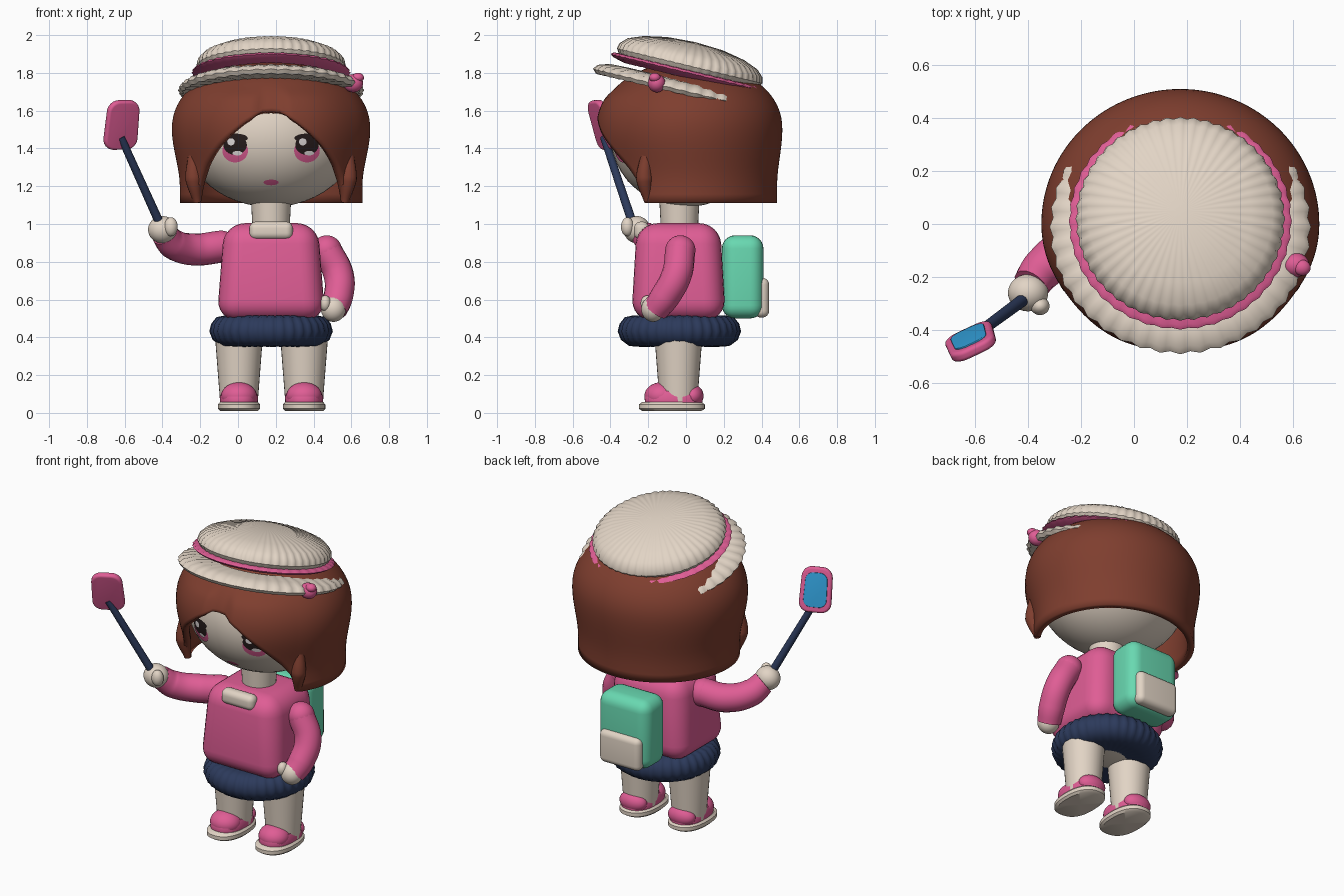
import bpy, bmesh, math
from mathutils import Vector, Matrix

if "Cube" in bpy.data.objects:
    bpy.data.objects.remove(bpy.data.objects["Cube"], do_unlink=True)


def material(name, *rgb):
    m = bpy.data.materials.new(name)
    m.use_nodes = True
    m.diffuse_color = (*rgb, 1)
    m.node_tree.nodes["Principled BSDF"].inputs["Base Color"].default_value = (*rgb, 1)
    return m


PINK = material("pink", .74, .11, .30)
CREAM = material("cream", .76, .66, .56)
BROWN = material("brown", .21, .048, .028)
NAVY = material("navy", .025, .042, .105)
MINT = material("mint", .14, .69, .44)
BLUE = material("glass blue", .03, .33, .66)
DARK = material("eye dark", .02, .012, .012)
WHITE = material("eye white", .9, .85, .85)

CX = 0.175  # the body's own centre line
parts = []


def finish(name, bm, mat, matrix=Matrix(), recalc=True):
    if recalc:
        bmesh.ops.recalc_face_normals(bm, faces=bm.faces)
    mesh = bpy.data.meshes.new(name)
    bm.to_mesh(mesh)
    bm.free()
    mesh.materials.append(mat)
    ob = bpy.data.objects.new(name, mesh)
    bpy.context.collection.objects.link(ob)
    ob.matrix_world = matrix
    parts.append(ob)
    return ob


def ball(name, loc, radii, mat):
    bm = bmesh.new()
    bmesh.ops.create_uvsphere(bm, u_segments=40, v_segments=24, radius=1)
    bmesh.ops.scale(bm, vec=radii, verts=bm.verts)
    return finish(name, bm, mat, Matrix.Translation(loc))


def rounded_box(name, loc, size, bevel, mat, taper=(1, 1), corner=0, matrix=None):
    bm = bmesh.new()
    bmesh.ops.create_cube(bm, size=1)
    bmesh.ops.scale(bm, vec=size, verts=bm.verts)
    for v in bm.verts:
        if v.co.z > 0:
            v.co.x *= taper[0]
            v.co.y *= taper[1]
    if corner:
        along_y = [e for e in bm.edges if abs(e.verts[0].co.y - e.verts[1].co.y) > size[1] / 2]
        bmesh.ops.bevel(bm, geom=along_y, offset=corner, segments=6, profile=.5, affect='EDGES')
    sharp = [e for e in bm.edges if e.calc_face_angle(0) > .8]
    bmesh.ops.bevel(bm, geom=sharp, offset=bevel, segments=6, profile=.5,
                    affect='EDGES', clamp_overlap=True)
    return finish(name, bm, mat, matrix or Matrix.Translation(loc))


def lathe(name, profile, mat, matrix, steps=48, pleats=0, amp=0, stretch=1, power=1):
    """Turn (radius, height) points round z; pleats ripple the radius and height."""
    bm = bmesh.new()
    rings = []
    for i in range(steps):
        a = 2 * math.pi * i / steps
        c, s = math.cos(a), math.sin(a)
        c, s = (math.copysign(abs(k) ** power, k) for k in (c, s))
        wave = amp * math.cos(pleats * a)
        rings.append([bm.verts.new((r * (1 + wave) * c, r * (1 + wave) * s * stretch,
                                    z + wave * r * .35)) for r, z in profile])
    for i in range(steps):
        p, q = rings[i], rings[(i + 1) % steps]
        for j in range(len(profile) - 1):
            bm.faces.new((p[j], q[j], q[j + 1], p[j + 1]))
    bmesh.ops.remove_doubles(bm, verts=bm.verts, dist=1e-4)
    return finish(name, bm, mat, matrix)


def rod(name, a, b, r1, r2, mat):
    a, b = Vector(a), Vector(b)
    bm = bmesh.new()
    bmesh.ops.create_cone(bm, cap_ends=True, segments=32, radius1=r1, radius2=r2,
                          depth=(b - a).length)
    turn = (b - a).to_track_quat('Z', 'Y').to_matrix().to_4x4()
    return finish(name, bm, mat, Matrix.Translation((a + b) / 2) @ turn)


def tube(name, points, mat):
    """Curved limb through (x, y, z, radius) points."""
    cu = bpy.data.curves.new(name, 'CURVE')
    cu.dimensions, cu.bevel_depth, cu.bevel_resolution = '3D', 1, 6
    cu.use_fill_caps = True
    sp = cu.splines.new('BEZIER')
    sp.bezier_points.add(len(points) - 1)
    for bp, (x, y, z, r) in zip(sp.bezier_points, points):
        bp.co, bp.radius = (x, y, z), r
        bp.handle_left_type = bp.handle_right_type = 'AUTO'
    ob = bpy.data.objects.new(name, cu)
    bpy.context.collection.objects.link(ob)
    bpy.context.view_layer.update()
    mesh = bpy.data.meshes.new_from_object(ob.evaluated_get(bpy.context.evaluated_depsgraph_get()))
    bpy.data.objects.remove(ob)
    bm = bmesh.new()
    bm.from_mesh(mesh)
    return finish(name, bm, mat)


def ease(t):
    t = min(1, max(0, t))
    return t * t * (3 - 2 * t)


# Legs and shoes
shoe = [(0, 0), (.1, 0), (.102, .03), (.09, .06), (.06, .075), (0, .08)]
sole = [(0, 0), (.1, 0), (.112, .012), (.112, .035), (.1, .048), (0, .048)]
for side, x in (("right", 0.005), ("left", 0.35)):
    rod(f"{side}_leg", (x, -.04, .06), (x, -.04, .42), .1, .128, CREAM)
    lathe(f"{side}_sole", sole, CREAM, Matrix.Translation((x, -.075, .01)), stretch=1.56, power=.85)
    lathe(f"{side}_shoe", shoe, PINK, Matrix.Translation((x, -.065, .055)), stretch=1.52, power=.85)
    ball(f"{side}_toe_cap", (x, -.13, .09), (.094, .09, .072), PINK)
    ball(f"{side}_heel_cap", (x, .035, .09), (.09, .058, .06), PINK)

# Hips, skirt and top
ball("hips", (CX, -.02, .45), (.292, .22, .1), CREAM)
skirt = [(0, .5), (.24, .515), (.285, .505), (.312, .47), (.322, .43), (.305, .385),
         (.265, .355), (.2, .35), (0, .37)]
lathe("skirt", skirt, NAVY, Matrix.Translation((CX, -.035, 0)), 144, 36, .015)
rounded_box("sweater", (CX, -.04, .747), (.575, .5, .515), .11, PINK, (.86, .88))
rounded_box("collar", (CX, -.235, .965), (.23, .08, .095), .035, CREAM)
rod("neck", (CX, -.035, .97), (CX, -.035, 1.16), .098, .108, CREAM)

# Backpack
rounded_box("backpack", (CX, .3, .72), (.36, .22, .44), .07, MINT)
rounded_box("backpack_pocket", (CX, .4, .61), (.29, .08, .21), .036, CREAM)

# Arms and hands
tube("left_sleeve", [(.47, -.03, .86, .08), (.533, -.05, .73, .08),
                     (.53, -.115, .61, .078), (.507, -.165, .545, .07)], PINK)
ball("left_shoulder", (.47, -.03, .86), (.08, .08, .08), PINK)
ball("left_hand", (.505, -.175, .55), (.066, .062, .068), CREAM)
ball("left_thumb", (.462, -.205, .58), (.03, .035, .042), CREAM)
tube("right_sleeve", [(-.09, -.04, .88, .085), (-.23, -.08, .865, .085),
                      (-.345, -.17, .895, .08), (-.39, -.23, .95, .07)], PINK)
ball("right_shoulder", (-.09, -.04, .88), (.085, .085, .085), PINK)
ball("right_hand", (-.4, -.26, .97), (.076, .07, .072), CREAM)
ball("right_thumb", (-.355, -.31, .985), (.036, .034, .05), CREAM)

# Hand mirror
rod("mirror_handle", (-.39, -.265, .95), (-.62, -.435, 1.46), .024, .02, NAVY)
wide = Vector((.9, .42, .03)).normalized()
back = Vector((-.04, -.33, .94)).cross(wide).normalized()
tall = wide.cross(back)
frame = Matrix((wide, back, tall)).transposed().to_4x4()
frame.translation = (-.615, -.445, 1.525)
rounded_box("mirror_frame", None, (.195, .04, .27), .015, PINK, (.92, 1), .06, frame)
rounded_box("mirror_glass", None, (.14, .009, .205), .003, BLUE, (.92, 1), .045,
            frame @ Matrix.Translation((0, .021, 0)))

# Head and painted face
HEAD, HR = Vector((CX, 0, 1.47)), Vector((.46, .4, .38))
ball("head", HEAD, HR, CREAM)


def face_patch(name, dx, z, rx, rz, lift, mat):
    """Thin oval laid on the front of the head."""
    bm = bmesh.new()
    bmesh.ops.create_circle(bm, cap_ends=True, cap_tris=True, segments=32, radius=1)
    bmesh.ops.subdivide_edges(bm, edges=bm.edges, cuts=2, use_grid_fill=True)
    for v in bm.verts:
        px, pz = dx + v.co.x * rx, z + v.co.y * rz
        depth = 1 - (px / HR.x) ** 2 - ((pz - HEAD.z) / HR.z) ** 2
        v.co = (CX + px, HEAD.y - HR.y * math.sqrt(depth) - lift, pz)
    finish(name, bm, mat)


for side, s in (("right", -1), ("left", 1)):
    eye = .19 * s
    face_patch(f"{side}_iris", eye, 1.388, .068, .062, .003, PINK)
    face_patch(f"{side}_pupil", eye, 1.418, .062, .052, .005, DARK)
    face_patch(f"{side}_lash", eye + .006 * s, 1.455, .073, .024, .006, DARK)
    face_patch(f"{side}_eye_glint", eye - .022, 1.435, .02, .019, .008, WHITE)
    face_patch(f"{side}_eye_low_glint", eye + .012, 1.375, .026, .012, .008, WHITE)
face_patch("mouth", 0, 1.22, .04, .015, .003, PINK)

# Hair: a shell whose lower edge rises into an arch over the face
ARCH = [(0, 1.6), (5, 1.595), (15, 1.535), (30, 1.42), (45, 1.3), (54, 1.21), (58, 1.11), (181, 1.11)]


def hem(deg):
    for (a, za), (b, zb) in zip(ARCH, ARCH[1:]):
        if deg <= b:
            return za + (zb - za) * (deg - a) / (b - a)


def hair_point(phi, t):
    deg = abs(math.degrees(phi))
    z = 1.86 - (1.86 - hem(deg)) * t ** 1.7
    c = math.cos(phi)
    if z > 1.5:
        r = math.sqrt(max(0, 1 - ((z - 1.5) / .36) ** 2.2))
    else:
        r = 1 - (.08 + .025 * c) * ease((1.5 - z) / .3)
    lock = ease((deg - 5) / 6) * (1 - ease((deg - 20) / 40)) * ease((1.74 - z) / .08)
    r *= 1 + .05 * lock
    return (CX + .525 * r * math.sin(phi), -(.46 if c > 0 else .51) * r * c, z)


bm = bmesh.new()
COLS, ROWS = 144, 26
grid = [[bm.verts.new(hair_point(math.pi * (2 * i / COLS - 1), j / ROWS))
         for j in range(ROWS + 1)] for i in range(COLS)]
for i in range(COLS):
    p, q = grid[i], grid[(i + 1) % COLS]
    for j in range(ROWS):
        bm.faces.new((p[j], p[j + 1], q[j + 1], q[j]))
bmesh.ops.remove_doubles(bm, verts=bm.verts, dist=1e-4)
hair = finish("hair", bm, BROWN, recalc=False)
shell = hair.modifiers.new("thickness", 'SOLIDIFY')
shell.thickness, shell.offset = .04, -1
for side, s in (("right", -1), ("left", 1)):
    tube(f"{side}_side_lock", [(CX + .41 * s, -.21, 1.36, .03), (CX + .41 * s, -.22, 1.24, .045),
                               (CX + .39 * s, -.2, 1.115, .02)], BROWN)

# Pleated hat, tipped backwards
hat = Matrix.Translation((CX, -.01, 1.715)) @ Matrix.Rotation(math.radians(-13.5), 4, 'X')
brim = [(.3, .04), (.41, .035), (.47, .015), (.488, -.01), (.47, -.03), (.3, -.015), (.3, .04)]
band = [(.34, .06), (.4, .075), (.418, .088), (.405, .1), (.34, .105), (.34, .06)]
crown = [(.34, .06), (.37, .09), (.392, .125), (.385, .155), (.35, .19), (.27, .222), (.15, .246), (0, .255)]
lathe("hat_brim", brim, CREAM, hat, 160, 40, .012)
lathe("hat_band", band, PINK, hat, 160, 40, .008)
lathe("hat_crown", crown, CREAM, hat, 192, 48, .01)
ball("hat_bobble", (.61, -.155, 1.745), (.052, .046, .048), PINK)
ball("hat_bobble_tip", (.635, -.165, 1.775), (.032, .03, .025), PINK)

# Smooth shading with crisp edges kept
bpy.ops.object.select_all(action='DESELECT')
for ob in parts:
    ob.select_set(True)
bpy.context.view_layer.objects.active = parts[0]
bpy.ops.object.shade_smooth_by_angle(angle=math.radians(40))
